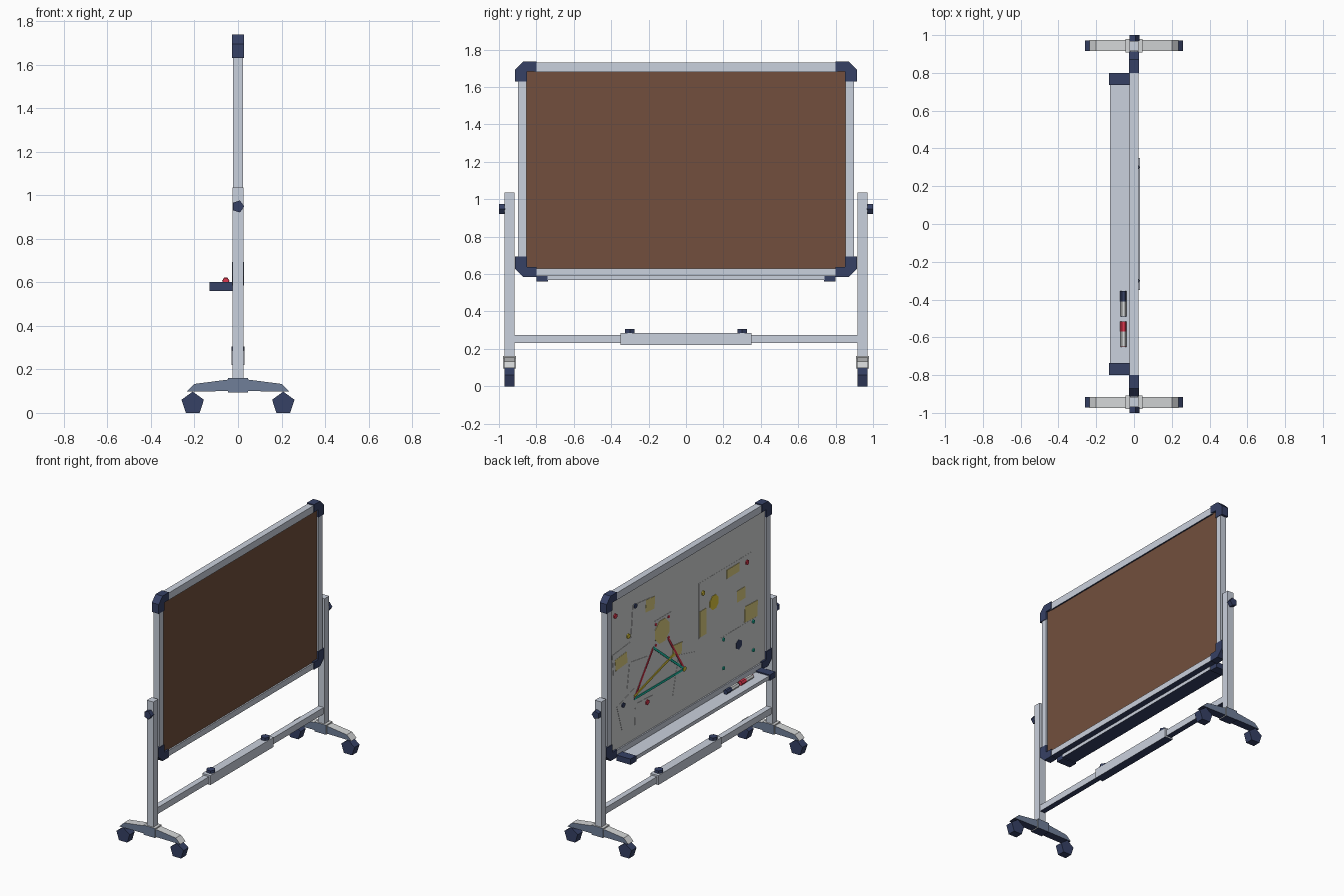
import bpy, bmesh, math
from mathutils import Vector, Matrix

if "Cube" in bpy.data.objects:
    bpy.data.objects.remove(bpy.data.objects["Cube"])


def material(name, r, g, b):
    def lin(c):
        c /= 255
        return c / 12.92 if c <= 0.04045 else ((c + 0.055) / 1.055) ** 2.4
    m = bpy.data.materials.new(name)
    m.diffuse_color = (lin(r), lin(g), lin(b), 1)
    m.use_nodes = True
    m.node_tree.nodes["Principled BSDF"].inputs["Base Color"].default_value = m.diffuse_color
    return m


ALU = material("aluminium", 202, 209, 221)
WHITE = material("board white", 212, 214, 215)
NAVY = material("navy plastic", 54, 65, 101)
SLATE = material("slate foot", 112, 127, 153)
BROWN = material("cork brown", 114, 79, 61)
YELLOW = material("yellow", 222, 200, 60)
PALE = material("note yellow", 220, 206, 130)
RED = material("red", 222, 55, 78)
TEAL = material("teal", 30, 190, 165)


def finish(name, bm, *mats):
    bmesh.ops.recalc_face_normals(bm, faces=bm.faces)
    me = bpy.data.meshes.new(name)
    bm.to_mesh(me)
    bm.free()
    for m in mats:
        me.materials.append(m)
    ob = bpy.data.objects.new(name, me)
    bpy.context.collection.objects.link(ob)
    return ob


def box(name, x, y, z, mat, turn=0):
    """Box from (min, max) ranges, optionally turned about the x axis."""
    bm = bmesh.new()
    bmesh.ops.create_cube(bm, size=1)
    mid = Vector([(a + b) / 2 for a, b in (x, y, z)])
    size = [b - a for a, b in (x, y, z)]
    bm.transform(Matrix.Translation(mid) @ Matrix.Rotation(turn, 4, 'X') @ Matrix.Diagonal((*size, 1)))
    return finish(name, bm, mat)


def prism(name, pts, axis, lo, hi, *mats):
    """Extrude a 2D outline along x (pts = y,z), y (pts = x,z) or z (pts = x,y)."""
    bm = bmesh.new()

    def at(p, t):
        return {'x': (t, p[0], p[1]), 'y': (p[0], t, p[1]), 'z': (p[0], p[1], t)}[axis]
    a = [bm.verts.new(at(p, lo)) for p in pts]
    b = [bm.verts.new(at(p, hi)) for p in pts]
    bm.faces.new(a)
    bm.faces.new(b)
    n = len(pts)
    for i in range(n):
        bm.faces.new((a[i], a[(i + 1) % n], b[(i + 1) % n], b[i]))
    return finish(name, bm, *mats)


def ring(u, v, r, n, start=90):
    return [(u + r * math.cos(math.radians(start + 360 * i / n)),
             v + r * math.sin(math.radians(start + 360 * i / n))) for i in range(n)]


def dark_underside(ob):
    """Navy on every face that looks down."""
    ob.data.materials.append(NAVY)
    for p in ob.data.polygons:
        if p.normal.z < -0.3:
            p.material_index = len(ob.data.materials) - 1


# Two-sided board and its frame
box("cork_panel", (0, 0.013), (-0.86, 0.86), (0.62, 1.69), BROWN)
box("white_panel", (-0.014, 0), (-0.86, 0.86), (0.62, 1.69), WHITE)
dark_underside(box("top_rail", (-0.023, 0.023), (-0.81, 0.81), (1.68, 1.73), ALU))
dark_underside(box("bottom_rail", (-0.023, 0.023), (-0.81, 0.81), (0.59, 0.63), ALU))

for s, side in ((1, "left"), (-1, "right")):
    def span(a, b):
        return tuple(sorted((s * a, s * b)))

    box(side + "_rail", (-0.023, 0.023), span(0.853, 0.897), (0.65, 1.67), ALU)
    # Chamfered L-shaped corner caps
    for t, end in ((1, "top"), (-1, "bottom")):
        outline = [(0.8, 0.576), (0.87, 0.576), (0.913, 0.533), (0.913, 0.468),
                   (0.851, 0.468), (0.851, 0.523), (0.8, 0.523)]
        prism(f"{side}_{end}_corner_cap", [(s * y, 1.161 + t * z) for y, z in outline],
              'x', -0.027, 0.027, NAVY)
    # Upright post with pivot knob
    box(side + "_post", (-0.025, 0.025), span(0.917, 0.97), (0.13, 1.035), ALU)
    prism(side + "_pivot_knob", ring(0, 0.948, 0.029, 5, 0), 'y', *span(0.968, 1.0), NAVY)
    # Foot: slate flanks, pale top and ends, dark underside
    half = [(0.045, 0.153), (0.2, 0.133), (0.235, 0.098), (0.045, 0.1)]
    foot = prism(side + "_foot", half + [(-x, z) for x, z in reversed(half)],
                 'y', *span(0.915, 0.973), WHITE, SLATE)
    hub = box(side + "_foot_hub", (-0.045, 0.045), span(0.908, 0.979), (0.094, 0.161), WHITE)
    hub.data.materials.append(SLATE)
    for ob in (foot, hub):
        for p in ob.data.polygons:
            p.material_index = int(abs(p.normal.y) > 0.5)
        dark_underside(ob)
    # Wheels
    for x, pos in ((0.208, "outer"), (-0.208, "inner")):
        prism(f"{side}_{pos}_wheel", ring(x, 0.0437, 0.054, 5), 'y', *span(0.916, 0.971), NAVY)
    # Sleeve knobs and tray ends
    prism(side + "_sleeve_knob", ring(0, s * 0.3, 0.03, 6, 0), 'z', 0.283, 0.305, NAVY)
    box(side + "_tray_end", (-0.132, -0.024), span(0.737, 0.8), (0.56, 0.6), NAVY)

# Cross bar with telescopic sleeve
dark_underside(box("cross_bar", (-0.02, 0.02), (-0.92, 0.92), (0.23, 0.275), ALU))
dark_underside(box("cross_bar_sleeve", (-0.031, 0.031), (-0.35, 0.35), (0.22, 0.286), ALU))

# Pen tray with markers
dark_underside(box("pen_tray", (-0.126, -0.02), (-0.74, 0.74), (0.567, 0.592), ALU))
for y, mat, name in ((-0.355, NAVY, "navy"), (-0.515, RED, "red")):
    prism(name + "_marker_cap", ring(-0.056, 0.606, 0.017, 6, 0), 'y', y - 0.055, y, mat)
    prism(name + "_marker_body", ring(-0.056, 0.606, 0.0155, 6, 0), 'y', y - 0.133, y - 0.054, WHITE)
    prism(name + "_marker_plug", ring(-0.056, 0.606, 0.0155, 6, 0), 'y', y - 0.136, y - 0.132, mat)

# Paper sheets on the white side: y, z, width, height, turn
papers = [(-0.415, 1.25, 0.59, 0.385, 0), (-0.555, 0.85, 0.38, 0.24, 0), (0.285, 1.265, 0.19, 0.2, 0),
          (0.04, 0.87, 0.2, 0.28, 0.25), (0.66, 0.86, 0.2, 0.2, -0.3), (0.49, 0.79, 0.19, 0.15, 0.05),
          (0.56, 1.08, 0.2, 0.18, 0.15), (0.73, 1.24, 0.2, 0.15, -0.1), (0.52, 1.45, 0.2, 0.22, 0.1)]
for i, (y, z, w, h, turn) in enumerate(papers):
    d = 0.015 + 0.0002 * i
    box("paper_sheet", (-d, -0.013), (y - w / 2, y + w / 2), (z - h / 2, z + h / 2), WHITE, turn)

# Sticky notes
notes = [(0.419, 1.505, 0.1, 0.085, 0.1), (0.739, 1.228, 0.13, 0.08, -0.1), (0.12, 1.074, 0.1, 0.08, 0.1),
         (-0.496, 1.39, 0.14, 0.06, 0), (-0.584, 1.19, 0.09, 0.08, 0), (-0.165, 1.153, 0.07, 0.18, 0),
         (-0.695, 1.03, 0.14, 0.11, 0.05)]
for y, z, w, h, turn in notes:
    box("sticky_note", (-0.018, -0.013), (y - w / 2, y + w / 2), (z - h / 2, z + h / 2), PALE, turn)
prism("photo_disc", ring(0.287, 1.268, 0.085, 8, 22.5), 'x', -0.018, -0.013, PALE)
prism("chart_disc", ring(-0.287, 1.25, 0.052, 8, 22.5), 'x', -0.018, -0.013, YELLOW)
prism("navy_emblem", ring(-0.56, 0.85, 0.035, 6), 'x', -0.018, -0.013, NAVY)

# Strings joining the clues
strings = [(0.386, 1.189, 0.595, 0.912, RED), (0.22, 1.19, 0.044, 0.911, RED),
           (0.386, 1.189, 0.044, 0.911, TEAL), (0.595, 0.912, 0.044, 0.911, TEAL),
           (0.595, 0.93, 0.154, 1.059, YELLOW)]
for i, (y0, z0, y1, z1, mat) in enumerate(strings):
    w = math.hypot(y1 - y0, z1 - z0) / 2
    y, z = (y0 + y1) / 2, (z0 + z1) / 2
    box("string", (-0.0192 - 0.0003 * i, -0.0165), (y - w, y + w), (z - 0.0075, z + 0.0075), mat,
        math.atan2(z1 - z0, y1 - y0))

# Push pins
pins = {RED: [(0.805, 1.57), (0.452, 0.834), (-0.65, 1.39)],
        NAVY: [(0.584, 1.557), (0.717, 0.915)],
        YELLOW: [(0.66, 1.375), (-0.165, 1.36), (0.044, 0.911)],
        TEAL: [(-0.39, 0.95), (-0.72, 0.95), (-0.39, 0.75), (-0.72, 0.75)]}
for mat, spots in pins.items():
    for y, z in spots:
        prism("push_pin", ring(y, z, 0.013 if mat is TEAL else 0.018, 6), 'x', -0.022, -0.013, mat)
for y in (0.215, 0.357):
    for z in (1.195, 1.34):
        prism("photo_pin", ring(y, z, 0.01, 6), 'x', -0.02, -0.013, RED)
